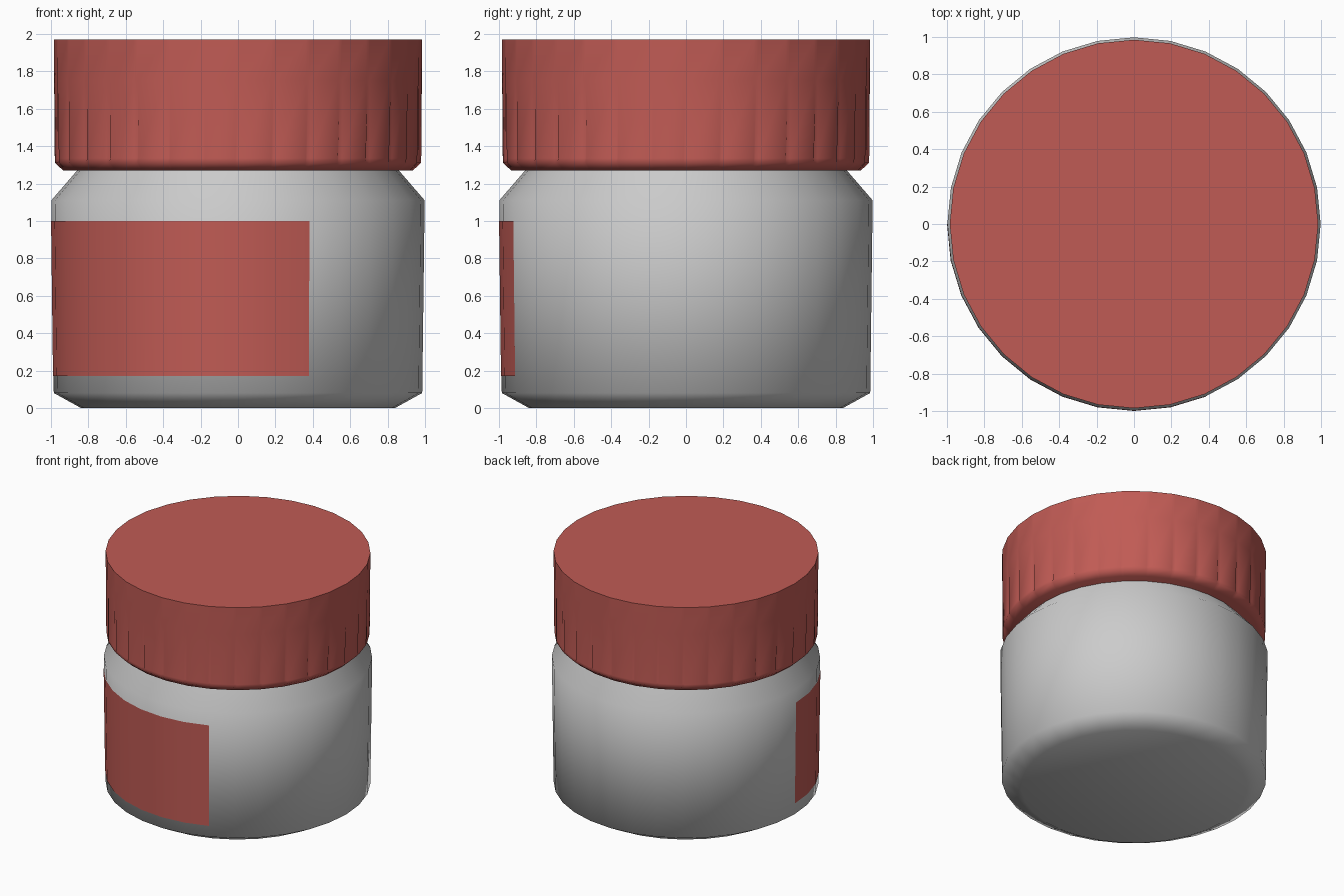
import bpy
import math

if "Cube" in bpy.data.objects:
    bpy.data.objects.remove(bpy.data.objects["Cube"])

SIDES = 32
STEP = 2 * math.pi / SIDES

red = bpy.data.materials.new("red_plastic")
red.diffuse_color = (0.53, 0.105, 0.09, 1.0)
red.use_nodes = True
red.node_tree.nodes["Principled BSDF"].inputs["Base Color"].default_value = red.diffuse_color


def polar(r, a, z):
    return (r * math.cos(a), r * math.sin(a), z)


def build(name, rings, closed=True, material=None):
    """Bridge stacked rings of points; cap both ends if closed."""
    n = len(rings[0])
    verts = [p for ring in rings for p in ring]
    faces = []
    for k in range(len(rings) - 1):
        for i in range(n if closed else n - 1):
            j = (i + 1) % n
            faces.append((k * n + i, k * n + j, (k + 1) * n + j, (k + 1) * n + i))
    if closed:
        faces.append(tuple(reversed(range(n))))
        faces.append(tuple(range((len(rings) - 1) * n, len(rings) * n)))
    mesh = bpy.data.meshes.new(name)
    mesh.from_pydata(verts, [], faces)
    obj = bpy.data.objects.new(name, mesh)
    bpy.context.collection.objects.link(obj)
    if material:
        mesh.materials.append(material)
    bpy.ops.object.select_all(action='DESELECT')
    obj.select_set(True)
    bpy.context.view_layer.objects.active = obj
    bpy.ops.object.shade_smooth_by_angle(angle=math.radians(65))
    return obj


# Jar body: chamfered base, slightly flared wall, sloped shoulder, hidden neck
body_profile = [(0.84, 0.0), (0.985, 0.08), (0.998, 1.11), (0.86, 1.27), (0.85, 1.40)]
build("jar_body", [[polar(r, i * STEP, z) for i in range(SIDES)]
                   for r, z in body_profile])


# Lid: shallow grip grooves at every corner, fading out towards the top
def lid_ring(r, z, groove):
    ring = []
    for i in range(SIDES):
        a = i * STEP
        for d in (-0.014, 0.0, 0.014):
            # keep side points on the straight facets of the polygon
            flat = math.cos(STEP / 2) / math.cos(STEP / 2 - abs(d))
            ring.append(polar(r * flat - (groove if d == 0 else 0), a + d, z))
    return ring


lid_profile = [(0.935, 1.27, 0.0), (0.98, 1.31, 0.004), (0.981, 1.335, 0.014),
               (0.983, 1.75, 0.0), (0.985, 1.97, 0.0)]
build("lid", [lid_ring(*p) for p in lid_profile], material=red)

# Label: thin patch wrapped around the front left of the wall
label_profile = [(0.989, 0.17), (0.9995, 1.0)]
build("label", [[polar(r, math.pi + i * STEP, z) for i in range(11)]
                for r, z in label_profile], closed=False, material=red)
